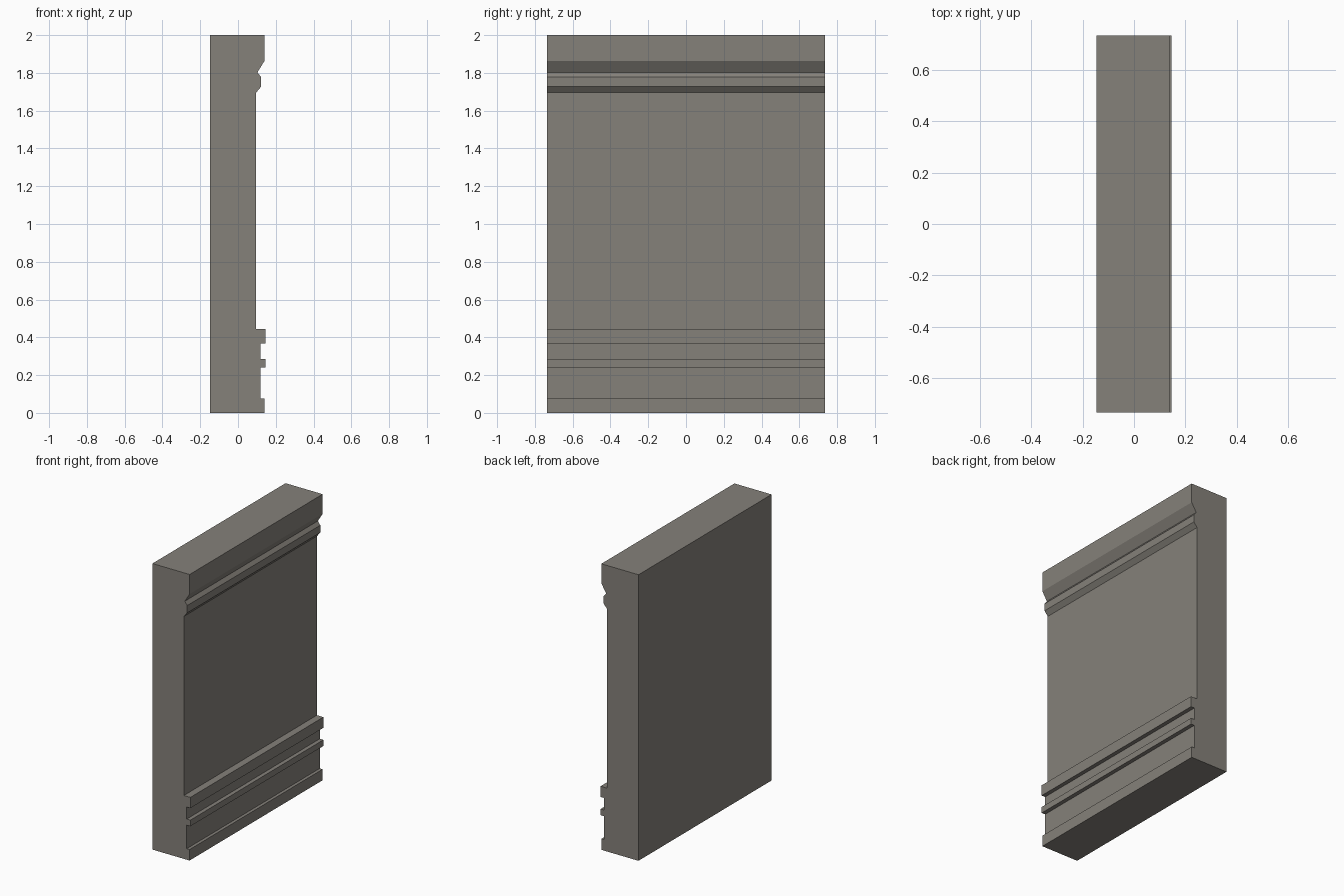
import bpy
import bmesh

if "Cube" in bpy.data.objects:
    bpy.data.objects.remove(bpy.data.objects["Cube"])

HALF_LENGTH = 0.735

# moulding cross-section (x, z), from back bottom up and down the moulded face
profile = [
    (-0.147, 0), (-0.147, 2),
    (0.14, 2), (0.14, 1.863), (0.103, 1.803),                # cap
    (0.122, 1.778), (0.122, 1.727), (0.096, 1.695),          # upper bead
    (0.096, 0.443), (0.146, 0.443), (0.146, 0.368),          # flat panel, upper band
    (0.118, 0.368), (0.118, 0.284), (0.146, 0.284),          # lower band
    (0.146, 0.241), (0.118, 0.241), (0.118, 0.077),
    (0.14, 0.077), (0.14, 0),                                # foot
]

stone = bpy.data.materials.new("grey stone")
stone.diffuse_color = (0.235, 0.22, 0.195, 1)
stone.use_nodes = True
stone.node_tree.nodes["Principled BSDF"].inputs["Base Color"].default_value = stone.diffuse_color

# extrude the cross-section along y
bm = bmesh.new()
face = bm.faces.new([bm.verts.new((x, -HALF_LENGTH, z)) for x, z in profile])
result = bmesh.ops.extrude_face_region(bm, geom=[face], use_keep_orig=True)
new_verts = [g for g in result["geom"] if isinstance(g, bmesh.types.BMVert)]
bmesh.ops.translate(bm, vec=(0, 2 * HALF_LENGTH, 0), verts=new_verts)
bmesh.ops.recalc_face_normals(bm, faces=bm.faces[:])

mesh = bpy.data.meshes.new("moulded_wall_panel")
bm.to_mesh(mesh)
bm.free()
mesh.materials.append(stone)
panel = bpy.data.objects.new("moulded_wall_panel", mesh)
bpy.context.collection.objects.link(panel)
